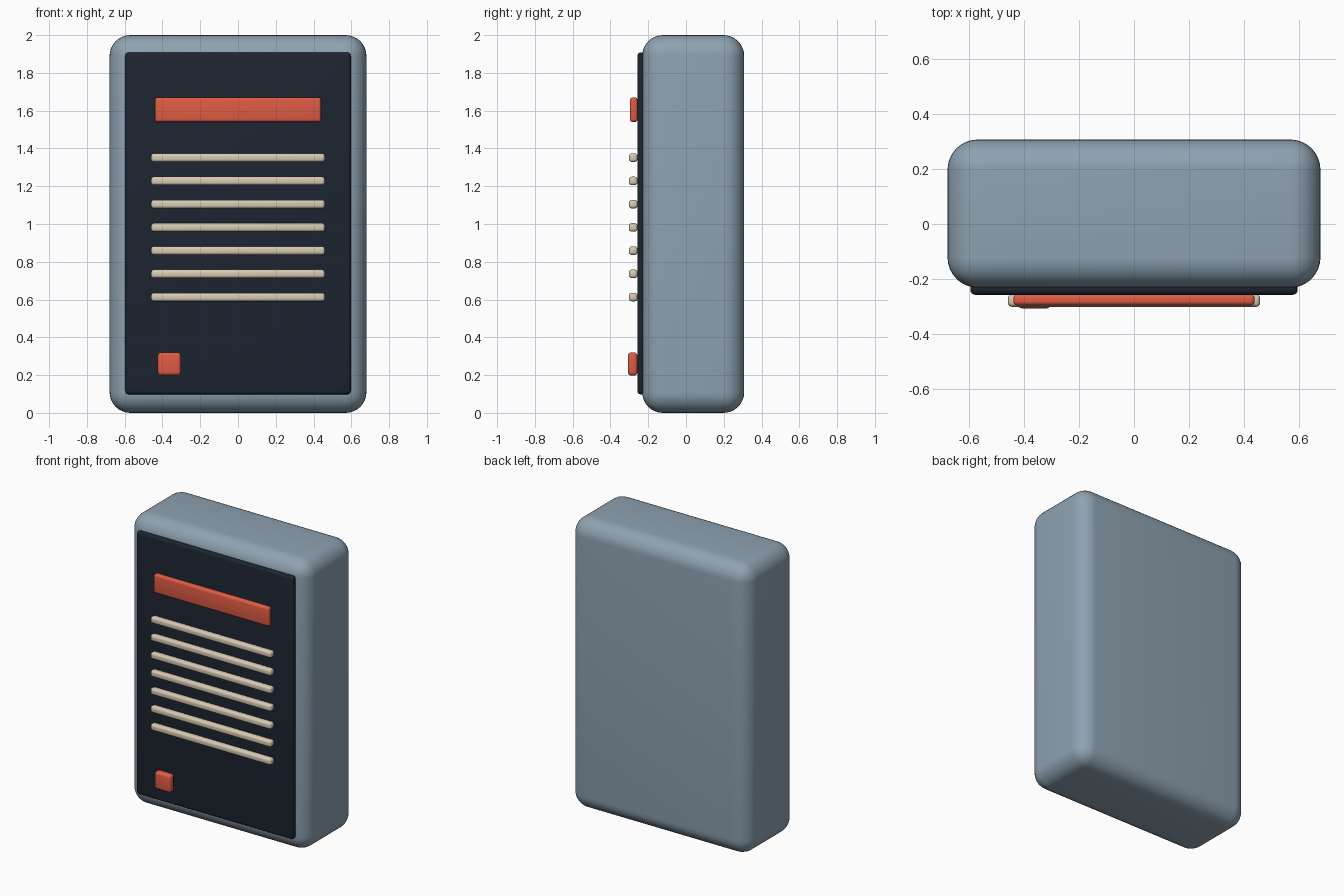
import bpy

if "Cube" in bpy.data.objects:
    bpy.data.objects.remove(bpy.data.objects["Cube"])


def material(name, rgb):
    mat = bpy.data.materials.new(name)
    mat.diffuse_color = (*rgb, 1.0)
    mat.use_nodes = True
    mat.node_tree.nodes["Principled BSDF"].inputs["Base Color"].default_value = mat.diffuse_color
    return mat


def rounded_box(name, xs, ys, zs, radius, segments, mat):
    """Box spanning the given ranges, with rounded edges."""
    spans = (xs, ys, zs)
    bpy.ops.mesh.primitive_cube_add(size=1, location=[(a + b) / 2 for a, b in spans])
    obj = bpy.context.object
    obj.name = name
    obj.scale = [b - a for a, b in spans]
    bpy.ops.object.transform_apply(location=False, rotation=False, scale=True)
    bevel = obj.modifiers.new("rounding", 'BEVEL')
    bevel.width = radius
    bevel.segments = segments
    bevel.limit_method = 'NONE'
    bpy.ops.object.modifier_apply(modifier=bevel.name)
    bpy.ops.object.shade_smooth_by_angle()
    obj.data.materials.append(mat)
    return obj


shell = material("blue_grey", (0.27, 0.36, 0.44))
dark = material("dark_navy", (0.012, 0.018, 0.03))
red = material("coral_red", (0.74, 0.107, 0.058))
cream = material("cream", (0.68, 0.60, 0.46))

# Housing and front panel
rounded_box("housing", (-0.68, 0.68), (-0.232, 0.308), (0, 2), 0.11, 8, shell)
rounded_box("front_panel", (-0.597, 0.597), (-0.258, -0.208), (0.098, 1.908), 0.018, 4, dark)

# Display strip and button
rounded_box("display_strip", (-0.44, 0.44), (-0.297, -0.256), (1.54, 1.67), 0.015, 4, red)
rounded_box("button", (-0.425, -0.302), (-0.308, -0.257), (0.198, 0.32), 0.018, 4, red)

# Grille slats
for i in range(7):
    z = 0.613 + 0.123 * i
    rounded_box(f"grille_slat_{i + 1}", (-0.46, 0.46), (-0.302, -0.257),
                (z - 0.0225, z + 0.0225), 0.015, 4, cream)
